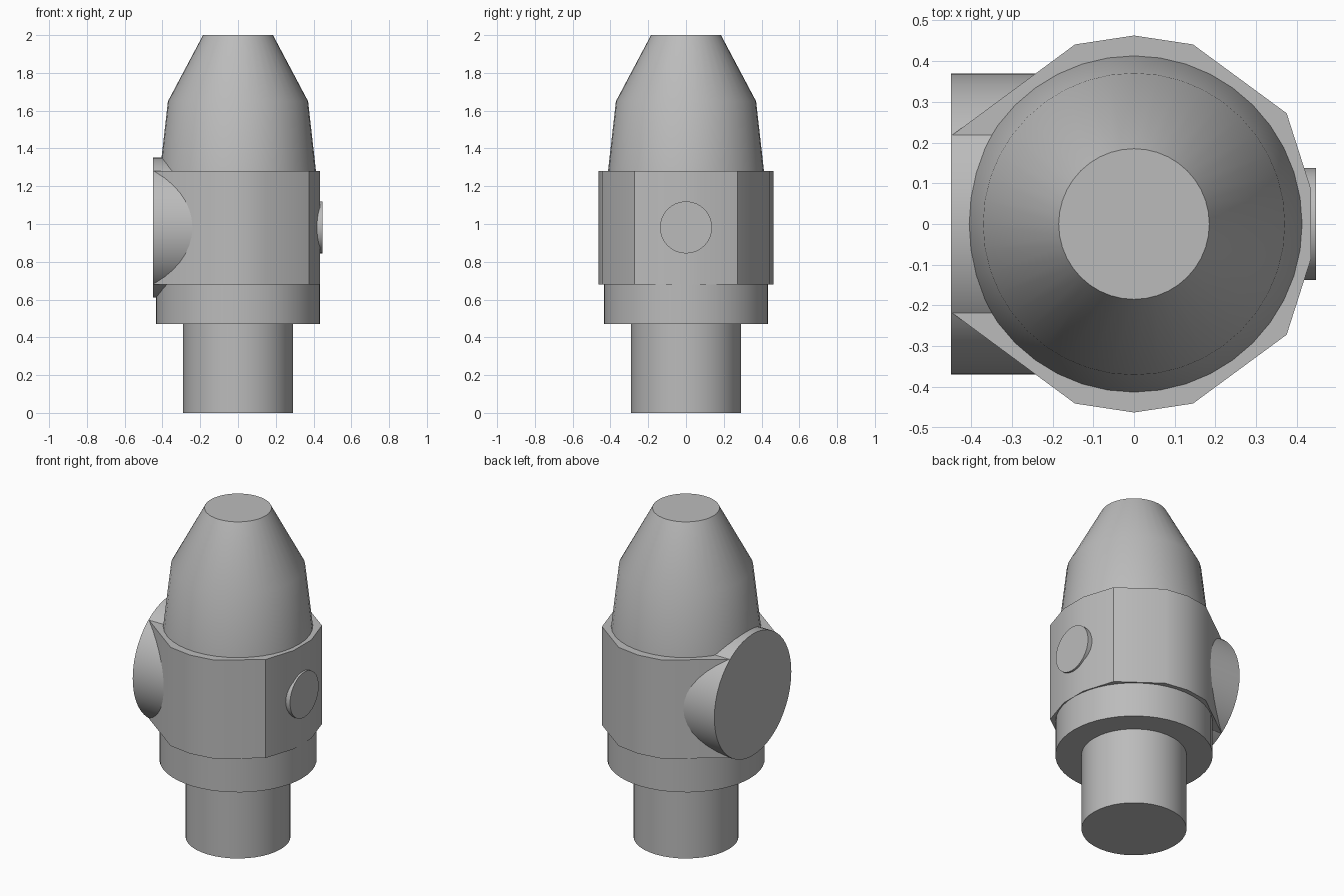
import bpy
import bmesh
from math import cos, sin, pi, radians
from mathutils import Matrix

cube = bpy.data.objects.get("Cube")
if cube:
    bpy.data.objects.remove(cube, do_unlink=True)

# Single grey finish
grey = bpy.data.materials.new("plain grey")
grey.use_nodes = True
grey.diffuse_color = (0.5, 0.5, 0.5, 1)
grey.node_tree.nodes["Principled BSDF"].inputs["Base Color"].default_value = (0.5, 0.5, 0.5, 1)


def loft(name, rings, matrix=Matrix()):
    """Skin a stack of equal-length rings, with flat caps at both ends."""
    bm = bmesh.new()
    loops = [[bm.verts.new(matrix @ Matrix.Translation(p).translation) for p in ring]
             for ring in rings]
    count = len(loops[0])
    for low, high in zip(loops, loops[1:]):
        for i in range(count):
            j = (i + 1) % count
            bm.faces.new((low[i], low[j], high[j], high[i]))
    bm.faces.new(loops[0][::-1])
    bm.faces.new(loops[-1])
    bmesh.ops.recalc_face_normals(bm, faces=bm.faces)
    mesh = bpy.data.meshes.new(name)
    bm.to_mesh(mesh)
    bm.free()
    mesh.materials.append(grey)
    obj = bpy.data.objects.new(name, mesh)
    bpy.context.collection.objects.link(obj)
    bpy.ops.object.select_all(action='DESELECT')
    obj.select_set(True)
    bpy.context.view_layer.objects.active = obj
    bpy.ops.object.shade_smooth_by_angle(angle=radians(30))
    return obj


def turned(name, profile, sides, matrix=Matrix()):
    """Round part from (radius, height) pairs."""
    rings = [[(r * cos(2 * pi * i / sides), r * sin(2 * pi * i / sides), z)
              for i in range(sides)] for r, z in profile]
    return loft(name, rings, matrix)


# Stem, flange and tapered cap share the vertical axis
turned("stem", [(0.29, 0), (0.29, 0.48)], 40)
turned("flange", [(0.434, 0.47), (0.434, 0.70)], 48)
turned("tapered_cap", [(0.417, 1.25), (0.413, 1.28), (0.371, 1.65), (0.185, 2)], 40)

# Faceted collar: half outline mirrored across the x axis
half = [(0.435, 0.085), (0.375, 0.272), (0.145, 0.441), (0, 0.463),
        (-0.145, 0.441), (-0.446, 0.219)]
outline = half + [(x, -y) for x, y in reversed(half) if y > 0]
loft("faceted_collar", [[(x, y, z) for x, y in outline] for z in (0.68, 1.28)])

# Side outlets lie along the x axis at mid collar height
sideways = Matrix.Translation((0, 0, 0.982)) @ Matrix.Rotation(pi / 2, 4, 'Y')
turned("large_side_boss", [(0.37, -0.45), (0.37, 0)], 48, sideways)
turned("small_side_button", [(0.138, 0.40), (0.138, 0.447)], 32, sideways)
